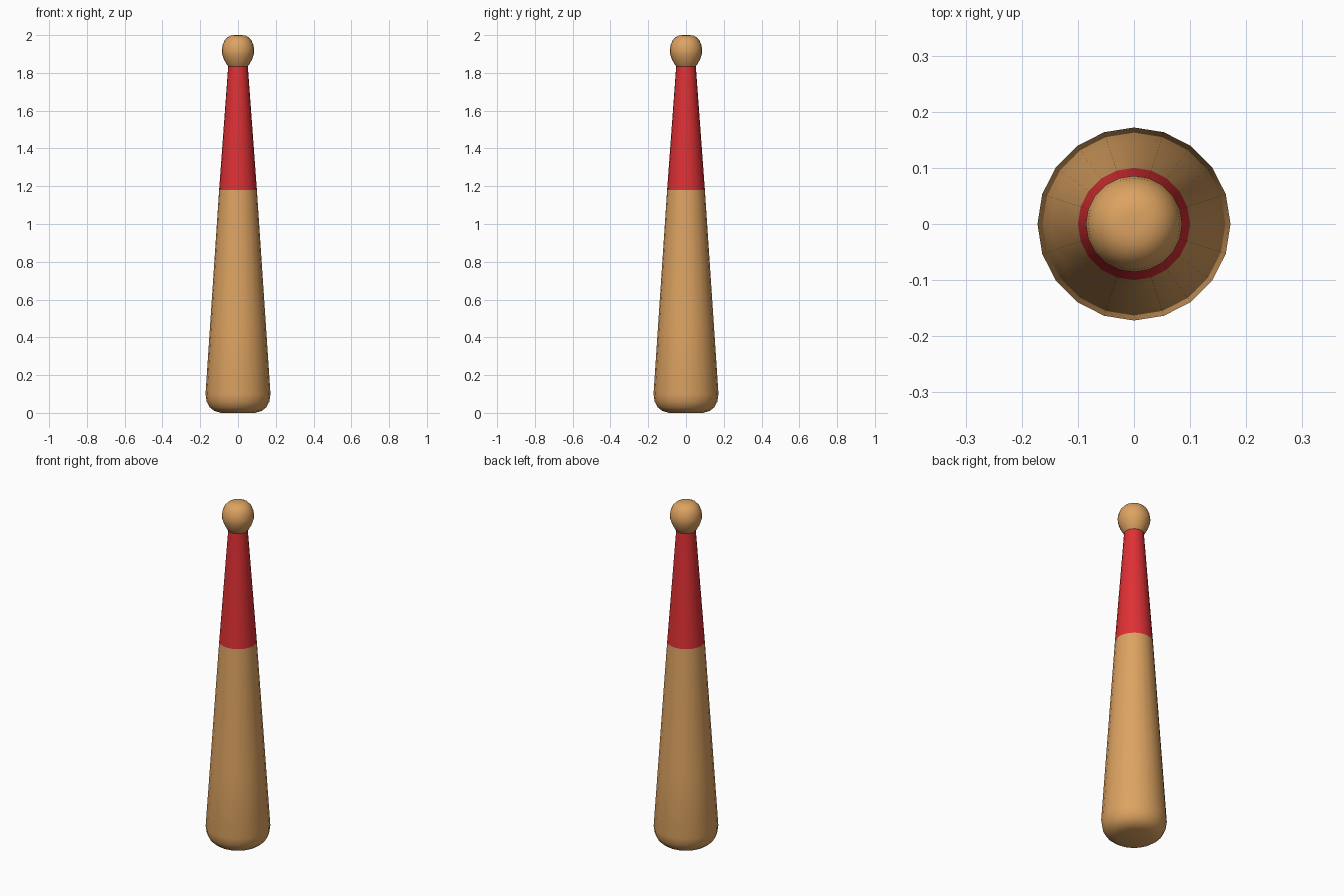
import bpy, bmesh, math

cube = bpy.data.objects.get("Cube")
if cube:
    bpy.data.objects.remove(cube, do_unlink=True)

SIDES = 20


def material(name, rgb):
    mat = bpy.data.materials.new(name)
    mat.use_nodes = True
    mat.diffuse_color = (*rgb, 1)
    mat.node_tree.nodes["Principled BSDF"].inputs["Base Color"].default_value = (*rgb, 1)
    return mat


def lathe(name, profile, mat, cap_bottom=False, cap_top=False):
    """Turn a (radius, height) profile around the z axis."""
    bm = bmesh.new()
    rings = []
    for r, z in profile:
        angles = [math.tau * i / SIDES for i in range(SIDES)]
        rings.append([bm.verts.new((r * math.cos(a), r * math.sin(a), z)) for a in angles])
    for low, high in zip(rings, rings[1:]):
        for i in range(SIDES):
            j = (i + 1) % SIDES
            bm.faces.new((low[i], low[j], high[j], high[i]))
    if cap_bottom:
        bm.faces.new(rings[0][::-1])
    if cap_top:
        bm.faces.new(rings[-1])
    mesh = bpy.data.meshes.new(name)
    bm.to_mesh(mesh)
    bm.free()
    mesh.materials.append(mat)
    obj = bpy.data.objects.new(name, mesh)
    bpy.context.collection.objects.link(obj)
    bpy.ops.object.select_all(action='DESELECT')
    obj.select_set(True)
    bpy.context.view_layer.objects.active = obj
    bpy.ops.object.shade_smooth_by_angle(angle=math.radians(40))
    return obj


wood = material("wood", (0.72, 0.365, 0.12))
red = material("red grip", (0.73, 0.03, 0.035))

# Tapered barrel with a rounded end
lathe("barrel", [(0.09, 0), (0.125, 0.01), (0.15, 0.03), (0.166, 0.06), (0.172, 0.1),
                 (0.148, 0.46), (0.1, 1.18)], wood, cap_bottom=True)

# Coloured grip
lathe("grip", [(0.1, 1.18), (0.052, 1.835)], red)

# Rounded knob flaring out of the grip
lathe("knob", [(0.052, 1.835), (0.061, 1.847), (0.075, 1.873), (0.084, 1.9), (0.086, 1.92),
               (0.082, 1.947), (0.071, 1.972), (0.055, 1.989), (0.036, 1.998), (0.018, 2)],
      wood, cap_top=True)
